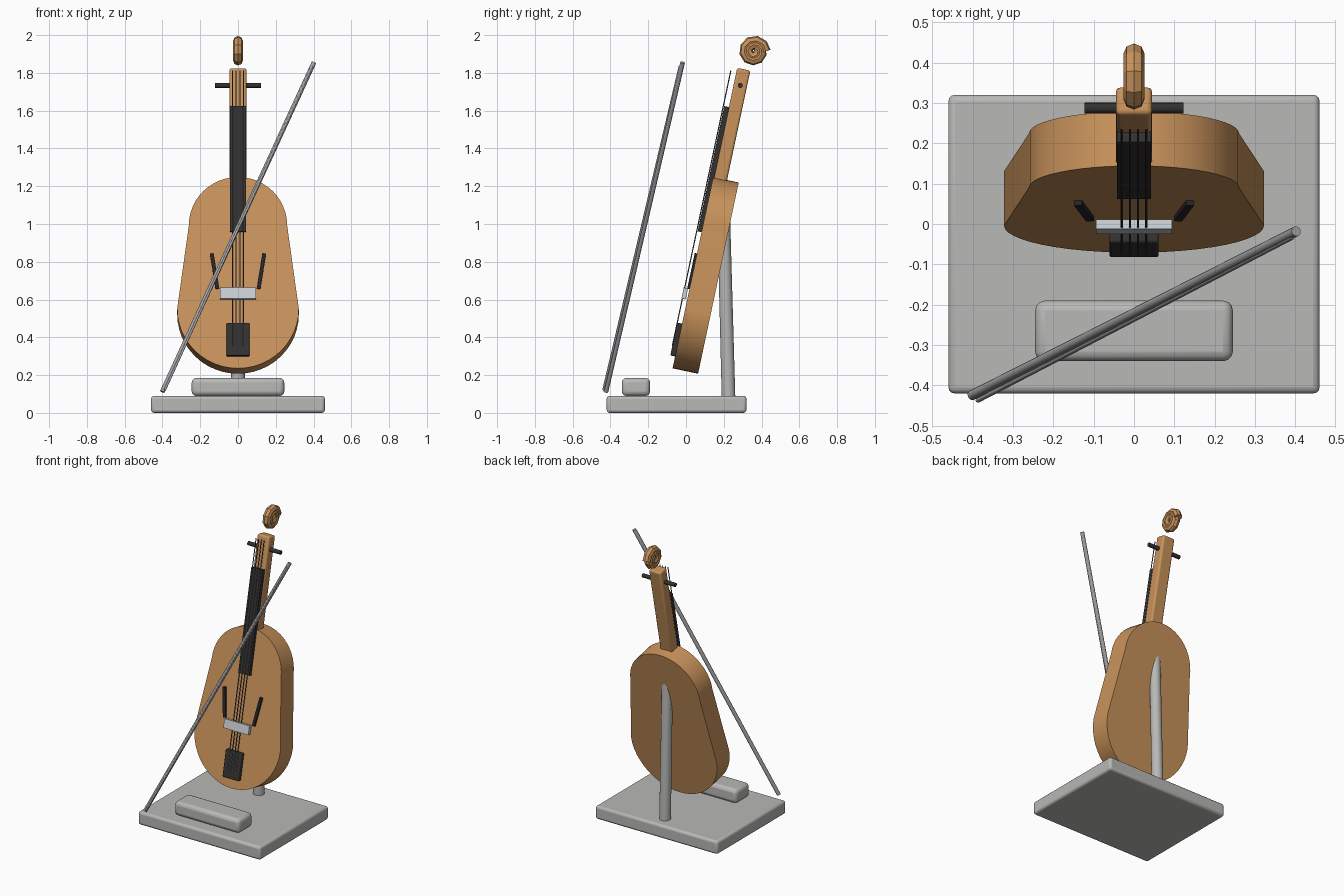
import bpy, bmesh
from math import pi, sin, cos, radians
from mathutils import Matrix, Vector

if "Cube" in bpy.data.objects:
    bpy.data.objects.remove(bpy.data.objects["Cube"])


def material(name, r, g, b):
    m = bpy.data.materials.new(name)
    m.use_nodes = True
    m.diffuse_color = (r, g, b, 1)
    m.node_tree.nodes["Principled BSDF"].inputs["Base Color"].default_value = (r, g, b, 1)
    return m


wood = material("warm_wood", 0.58, 0.29, 0.105)
stone = material("stand_grey", 0.48, 0.48, 0.47)
ebony = material("ebony", 0.035, 0.03, 0.03)
ink = material("hole_black", 0.02, 0.018, 0.024)
bone = material("pale_bridge", 0.58, 0.62, 0.65)
steel = material("string_steel", 0.10, 0.10, 0.10)
bow_grey = material("bow_grey", 0.36, 0.36, 0.36)

# Leaning frame: x across, y into the body from its front face, z along the neck
LEAN = Matrix.Translation((0, -0.071, 0.236)) @ Matrix.Rotation(radians(-12), 4, 'X')
UPRIGHT = Matrix.Identity(4)


def finish(name, bm, mat, frame=UPRIGHT, bevel=0):
    bmesh.ops.recalc_face_normals(bm, faces=bm.faces)
    mesh = bpy.data.meshes.new(name)
    bm.to_mesh(mesh)
    bm.free()
    mesh.materials.append(mat)
    ob = bpy.data.objects.new(name, mesh)
    bpy.context.collection.objects.link(ob)
    ob.matrix_world = frame
    if bevel:
        mod = ob.modifiers.new("soft_edges", 'BEVEL')
        mod.width, mod.segments = bevel, 3
    bpy.ops.object.select_all(action='DESELECT')
    ob.select_set(True)
    bpy.context.view_layer.objects.active = ob
    bpy.ops.object.shade_smooth_by_angle(angle=radians(35))
    return ob


def box(name, mat, xs, ys, zs, frame=UPRIGHT, bevel=0):
    bm = bmesh.new()
    size = [b - a for a, b in (xs, ys, zs)]
    mid = [(a + b) / 2 for a, b in (xs, ys, zs)]
    bmesh.ops.create_cube(bm, size=1, matrix=Matrix.Translation(mid) @ Matrix.Diagonal((*size, 1)))
    return finish(name, bm, mat, frame, bevel)


def rod(name, mat, start, end, r1, r2, frame=UPRIGHT, sides=16):
    a, b = Vector(start), Vector(end)
    turn = (b - a).to_track_quat('Z', 'Y').to_matrix().to_4x4()
    bm = bmesh.new()
    bmesh.ops.create_cone(bm, cap_ends=True, segments=sides, radius1=r1, radius2=r2,
                          depth=(b - a).length, matrix=Matrix.Translation((a + b) / 2) @ turn)
    return finish(name, bm, mat, frame)


# Stand: plate, front rest and rear post
box("base_plate", stone, (-0.46, 0.46), (-0.42, 0.32), (0, 0.09), bevel=0.016)
box("front_rest", stone, (-0.245, 0.245), (-0.34, -0.19), (0.09, 0.185), bevel=0.024)
rod("rear_post", stone, (0, 0.225, 0.085), (0, 0.2, 1.02), 0.036, 0.034, sides=24)

# Body: two round ends joined by straight sides, extruded to its depth
steps = 24
outline = [(0.26 * cos(pi * i / steps), 0.775 + 0.26 * sin(pi * i / steps)) for i in range(steps + 1)]
outline += [(-0.322 * cos(pi * i / steps), 0.322 - 0.322 * sin(pi * i / steps)) for i in range(steps + 1)]
bm = bmesh.new()
front = bm.faces.new([bm.verts.new((x, 0, z)) for x, z in outline])
back = bmesh.ops.extrude_face_region(bm, geom=[front], use_keep_orig=True)
bmesh.ops.translate(bm, vec=(0, 0.138, 0),
                    verts=[v for v in back["geom"] if isinstance(v, bmesh.types.BMVert)])
finish("body", bm, wood, LEAN)

# Neck and fittings
box("neck", wood, (-0.045, 0.045), (0.004, 0.075), (1.0, 1.627), LEAN, 0.012)
box("fingerboard", ebony, (-0.042, 0.042), (-0.021, 0.006), (0.737, 1.415), LEAN)
box("tailpiece", ebony, (-0.061, 0.061), (-0.026, 0.004), (0.064, 0.242), LEAN, 0.006)
box("bridge", bone, (-0.094, 0.094), (-0.031, -0.008), (0.371, 0.43), LEAN)
rod("tuning_peg", ebony, (-0.123, 0.039, 1.54), (0.123, 0.039, 1.54), 0.0135, 0.0135, LEAN, 12)

# Strings
for i in range(4):
    x = -0.03 + 0.02 * i
    rod(f"string_{i + 1}", steel, (x, -0.026, 0.115), (x, -0.026, 1.605), 0.003, 0.003, LEAN, 8)

# Slanted sound holes, mirrored
for side, label in ((1, "left"), (-1, "right")):
    place = LEAN @ Matrix.Translation((side * 0.124, 0, 0.525)) @ Matrix.Rotation(side * radians(9), 4, 'Y')
    box(f"sound_hole_{label}", ink, (-0.01, 0.01), (-0.012, 0.005), (-0.096, 0.096), place)

# Scroll: a tube swept along a flat spiral
curve = bpy.data.curves.new("scroll_path", 'CURVE')
curve.dimensions = '3D'
curve.bevel_depth = 0.026
curve.bevel_resolution = 2
curve.use_fill_caps = True
path = curve.splines.new('POLY')
count = 22
path.points.add(count - 1)
for i, p in enumerate(path.points):
    turns = i / 9.5
    r = 0.063 - 0.021 * turns
    p.co = (0, 0.36 + r * cos(2 * pi * turns), 1.913 + r * sin(2 * pi * turns), 1)
path.use_smooth = False
curve.materials.append(wood)
scroll = bpy.data.objects.new("scroll", curve)
bpy.context.collection.objects.link(scroll)

# Bow leaning across the front
rod("bow_stick", bow_grey, (-0.401, -0.424, 0.112), (0.402, -0.018, 1.855), 0.0125, 0.0125)
rod("bow_hair", bow_grey, (-0.387, -0.437, 0.122), (0.392, -0.033, 1.835), 0.006, 0.006)
